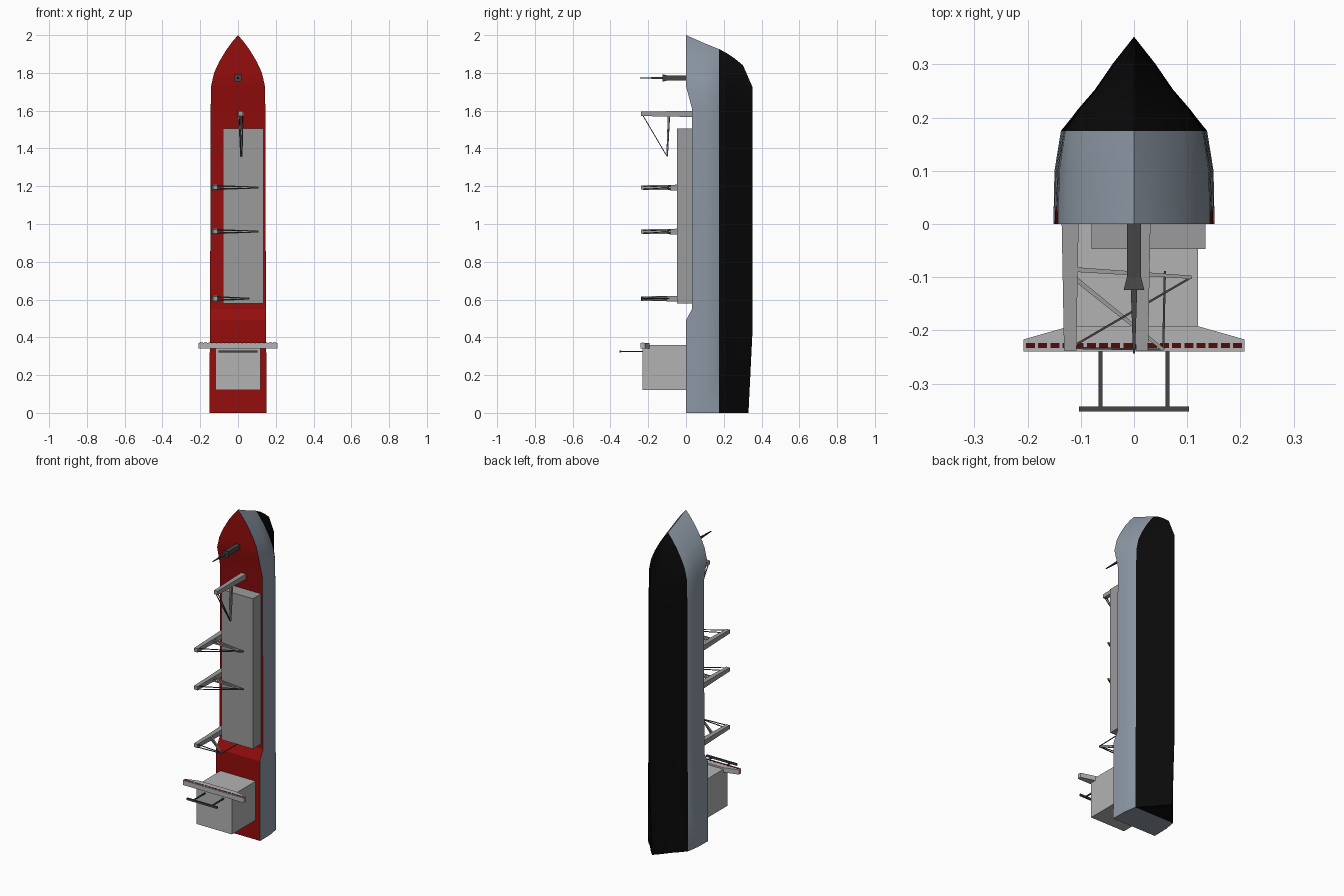
import bpy, bmesh, math
from mathutils import Vector, Matrix

if "Cube" in bpy.data.objects:
    bpy.data.objects.remove(bpy.data.objects["Cube"])


def material(name, rgb):
    m = bpy.data.materials.new(name)
    m.diffuse_color = (*rgb, 1)
    m.use_nodes = True
    m.node_tree.nodes["Principled BSDF"].inputs["Base Color"].default_value = m.diffuse_color
    return m


RED = material("deck_red", (0.30, 0.004, 0.004))
GREY = material("hull_grey", (0.27, 0.32, 0.38))
BLACK = material("bottom_black", (0.003, 0.003, 0.003))
PALE = material("pale_grey", (0.45, 0.45, 0.45))
STEEL = material("steel", (0.33, 0.33, 0.33))
DARK = material("dark_steel", (0.06, 0.06, 0.06))
WINDOW = material("window_red", (0.09, 0.003, 0.003))


def finish(name, bm, mats):
    bmesh.ops.recalc_face_normals(bm, faces=bm.faces[:])
    me = bpy.data.meshes.new(name)
    bm.to_mesh(me)
    bm.free()
    for m in mats:
        me.materials.append(m)
    ob = bpy.data.objects.new(name, me)
    bpy.context.collection.objects.link(ob)
    return ob


def add_box(bm, lo, hi):
    lo, hi = Vector(lo), Vector(hi)
    mat = Matrix.Translation((lo + hi) / 2) @ Matrix.Diagonal((*(hi - lo), 1))
    bmesh.ops.create_cube(bm, size=1, matrix=mat)


def add_beam(bm, a, b, r0, r1, mi=0):
    # square tapered bar from a to b, r = half thickness
    a, b = Vector(a), Vector(b)
    d = b - a
    mat = (Matrix.Translation((a + b) / 2) @ d.to_track_quat('Z', 'X').to_matrix().to_4x4()
           @ Matrix.Rotation(math.pi / 4, 4, 'Z'))
    k = math.sqrt(2)
    res = bmesh.ops.create_cone(bm, cap_ends=True, segments=4, radius1=r0 * k,
                                radius2=r1 * k, depth=d.length, matrix=mat)
    for f in {f for v in res["verts"] for f in v.link_faces}:
        f.material_index = mi


def box(name, lo, hi, mat):
    bm = bmesh.new()
    add_box(bm, lo, hi)
    return finish(name, bm, [mat])


# Hull: waterlines (y, half width, stem z) lofted along the length
levels = [(0, .150, 2), (.1, .148, 1.956), (.175, .136, 1.926), (.215, .107, 1.905),
          (.253, .074, 1.88), (.302, .04, 1.84), (.352, 0, 1.725)]
# stations: z on deck, width factor, deck y
stations = [(0, 1.01, 0), (.25, 1.0, 0), (.49, .99, 0), (.55, .985, .032), (1.1, .975, .032),
            (1.61, .965, .032), (1.73, .95, 0), (1.80, .845, 0), (1.86, .66, 0),
            (1.92, .42, 0), (1.965, .2, 0), (2, 0, 0)]
bm = bmesh.new()
grid = {}
for i, (z, f, dy) in enumerate(stations):
    for j, (y, w, stem) in enumerate(levels):
        yy = dy if j == 0 else y
        if y > .175:
            yy = .175 + (y - .175) * (.88 + .12 * min(z / .5, 1))
        for s in (-1, 1):
            grid[i, j, s] = bm.verts.new((s * w * f, yy, z * stem / 2))


def quad(keys, mi):
    f = bm.faces.new([grid[k] for k in keys])
    f.material_index = mi


n, m = len(stations), len(levels)
for i in range(n - 1):
    quad([(i, 0, -1), (i, 0, 1), (i + 1, 0, 1), (i + 1, 0, -1)], 0)
    for j in range(m - 1):
        for s in (-1, 1):
            quad([(i, j, s), (i + 1, j, s), (i + 1, j + 1, s), (i, j + 1, s)], 1 if j < 2 else 2)
for j in range(m - 1):
    quad([(0, j, -1), (0, j, 1), (0, j + 1, 1), (0, j + 1, -1)], 1 if j < 2 else 2)
bmesh.ops.remove_doubles(bm, verts=bm.verts[:], dist=1e-5)
hull = finish("hull", bm, [RED, GREY, BLACK])
bpy.context.view_layer.objects.active = hull
hull.select_set(True)
bpy.ops.object.shade_smooth_by_angle(angle=math.radians(28))
hull.select_set(False)

# Cargo hatch and deckhouse
box("cargo_hatch", (-.08, -.047, .58), (.134, .035, 1.505), STEEL)
box("deckhouse", (-.12, -.23, .12), (.12, .005, .36), PALE)

# Bridge with tapered wings
bm = bmesh.new()
outline = [(-.208, -.24), (.208, -.24), (.208, -.217), (.12, -.192), (-.12, -.192), (-.208, -.217)]
face = bm.faces.new([bm.verts.new((x, y, .341)) for x, y in outline])
ext = bmesh.ops.extrude_face_region(bm, geom=[face])
bmesh.ops.translate(bm, vec=(0, 0, .029),
                    verts=[g for g in ext["geom"] if isinstance(g, bmesh.types.BMVert)])
finish("bridge", bm, [PALE])

# Bridge windows
bm = bmesh.new()
for k in range(18):
    x = (k - 8.5) * .0229
    add_box(bm, (x - .0085, -.233, .368), (x + .0085, -.224, .3715))
finish("bridge_windows", bm, [WINDOW])

# Radar mast frame on the deckhouse
bm = bmesh.new()
for s in (-1, 1):
    add_beam(bm, (s * .063, -.225, .325), (s * .063, -.345, .325), .0035, .0035)
add_box(bm, (-.103, -.352, .319), (.103, -.343, .331))
finish("mast_frame", bm, [DARK])


# Cranes: tapered post, jib from pivot to tip, stay cables, optional hook line
def crane(name, x, z, tip, pivot_y, hook=None):
    bm = bmesh.new()
    add_beam(bm, (x, .035, z), (x, -.238, z), .0165, .0115)
    out = Vector((tip[0] - x, 0, tip[2] - z)).normalized()
    side = out.cross(Vector((0, 1, 0))) * .009
    pivot = Vector((x, pivot_y, z))
    top = Vector((x, -.233, z))
    end = Vector(tip)
    for s in (-1, 1):
        add_beam(bm, pivot + side * s, end + side * s * .2, .0045, .003)
        add_beam(bm, top + side * s, end + side * s * .2, .002, .002, 1)
    if hook:
        add_beam(bm, tip, hook, .002, .002, 1)
    finish(name, bm, [STEEL, DARK])


crane("aft_crane", -.12, .605, (.055, -.236, .605), -.095, (.058, -.088, .605))
crane("mid_crane", -.12, .96, (.108, -.1, .96), -.085)
crane("forward_crane", -.12, 1.193, (.108, -.1, 1.193), -.085)
crane("bow_crane", .015, 1.583, (.018, -.1, 1.357), -.09)

# Foremast: column, flared head and spike
bm = bmesh.new()
add_beam(bm, (0, .005, 1.773), (0, -.1, 1.773), .0135, .0135)
add_beam(bm, (0, -.1, 1.773), (0, -.124, 1.773), .0135, .0195)
add_beam(bm, (0, -.124, 1.773), (0, -.243, 1.773), .006, .002)
finish("foremast", bm, [DARK])
